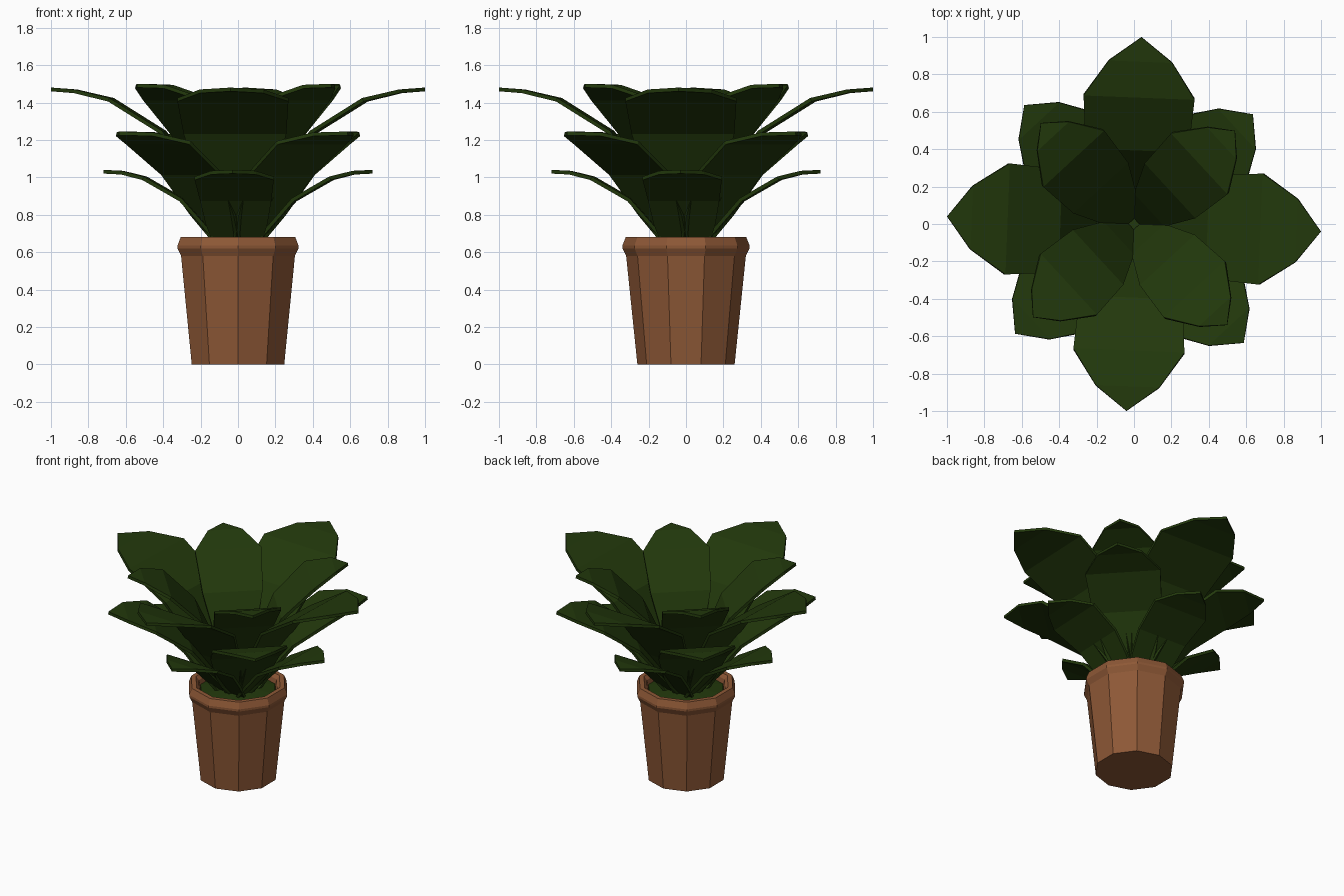
import bpy, bmesh, math
from mathutils import Matrix

if "Cube" in bpy.data.objects:
    bpy.data.objects.remove(bpy.data.objects["Cube"])


def material(name, rgb):
    m = bpy.data.materials.new(name)
    m.diffuse_color = (*rgb, 1)
    m.use_nodes = True
    m.node_tree.nodes["Principled BSDF"].inputs["Base Color"].default_value = m.diffuse_color
    return m


TERRACOTTA = material("terracotta", (0.27, 0.098, 0.037))
LEAF = material("leaf green", (0.016, 0.040, 0.0035))


def finish(name, bm, mat):
    bmesh.ops.recalc_face_normals(bm, faces=bm.faces)
    me = bpy.data.meshes.new(name)
    bm.to_mesh(me)
    bm.free()
    me.materials.append(mat)
    ob = bpy.data.objects.new(name, me)
    bpy.context.collection.objects.link(ob)
    return ob


def lathe(name, profile, mat, sides=10):
    """Ten-sided turned shape, a corner facing the front, both ends capped."""
    bm = bmesh.new()
    rings = []
    for r, z in profile:
        rings.append([bm.verts.new((r * math.sin(2 * math.pi * i / sides),
                                    -r * math.cos(2 * math.pi * i / sides), z))
                      for i in range(sides)])
    for a, b in zip(rings, rings[1:]):
        for i in range(sides):
            j = (i + 1) % sides
            bm.faces.new((a[i], a[j], b[j], b[i]))
    bm.faces.new(rings[0])
    bm.faces.new(rings[-1])
    return finish(name, bm, mat)


def leaf(name, rows, angle, thick=0.02):
    """Leaf blade along +x from (distance, height, half width) rows; last row is the tip."""
    bm = bmesh.new()
    pairs = [(bm.verts.new((r, -w, z)), bm.verts.new((r, w, z))) for r, z, w in rows[:-1]]
    for a, b in zip(pairs, pairs[1:]):
        bm.faces.new((a[0], b[0], b[1], a[1]))
    tip = bm.verts.new((rows[-1][0], 0, rows[-1][1]))
    bm.faces.new((pairs[-1][0], tip, pairs[-1][1]))
    bmesh.ops.rotate(bm, verts=bm.verts, cent=(0, 0, 0),
                     matrix=Matrix.Rotation(math.radians(angle), 3, 'Z'))
    ob = finish(name, bm, LEAF)
    mod = ob.modifiers.new("thickness", 'SOLIDIFY')
    mod.thickness = thick
    mod.offset = 0
    return ob


# Pot with bevelled rim and hollow top
lathe("pot", [(0.26, 0), (0.32, 0.58), (0.34, 0.62), (0.34, 0.635), (0.322, 0.68),
              (0.29, 0.68), (0.27, 0.655), (0.26, 0.60)], TERRACOTTA)

# Mossy soil
lathe("moss", [(0.262, 0.60), (0.258, 0.625), (0.12, 0.64)], LEAF)

# Four tiers of four leaves, slightly twisted round the centre
TIERS = {
    "low_leaf": (0, [(0.08, 0.63, 0.12), (0.19, 0.755, 0.165), (0.30, 0.88, 0.19),
                     (0.50, 0.995, 0.212), (0.62, 1.025, 0.12), (0.72, 1.03, 0)]),
    "lower_diagonal_leaf": (45, [(0.06, 0.63, 0.09), (0.18, 0.80, 0.17), (0.34, 1.02, 0.23),
                                 (0.58, 1.185, 0.25), (0.75, 1.23, 0.147), (0.865, 1.235, 0)]),
    "wide_leaf": (0, [(0.05, 0.64, 0.07), (0.20, 0.92, 0.18), (0.40, 1.24, 0.275),
                      (0.68, 1.415, 0.297), (0.87, 1.46, 0.17), (1.0, 1.47, 0)]),
    "upper_diagonal_leaf": (45, [(0.03, 0.66, 0.04), (0.12, 0.90, 0.12), (0.27, 1.21, 0.2),
                                 (0.48, 1.42, 0.222), (0.64, 1.485, 0.115), (0.735, 1.49, 0)]),
}
for name, (start, rows) in TIERS.items():
    for k in range(4):
        leaf(f"{name}_{k + 1}", rows, start + 90 * k - 2.3)
